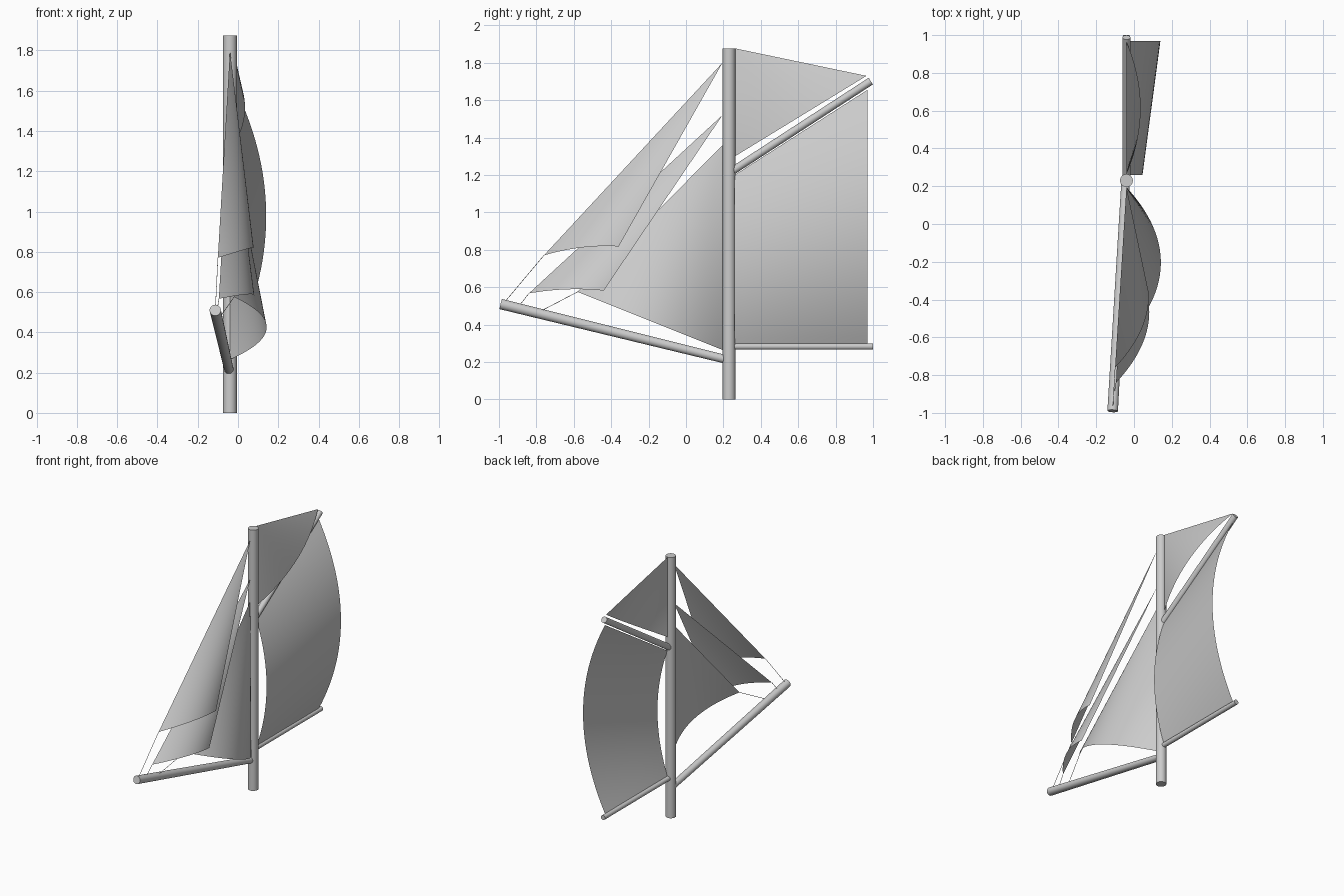
import bpy
from mathutils import Vector

if "Cube" in bpy.data.objects:
    bpy.data.objects.remove(bpy.data.objects["Cube"])

MX, MY = -0.04, 0.23  # mast axis


def smooth(obj):
    bpy.ops.object.select_all(action='DESELECT')
    obj.select_set(True)
    bpy.context.view_layer.objects.active = obj
    bpy.ops.object.shade_smooth_by_angle()


def spar(name, a, b, r1, r2=None, sides=32):
    a, b = Vector(a), Vector(b)
    d = b - a
    bpy.ops.mesh.primitive_cone_add(vertices=sides, radius1=r1, radius2=r1 if r2 is None else r2,
                                    depth=d.length, location=(a + b) / 2,
                                    rotation=d.to_track_quat('Z', 'Y').to_euler())
    obj = bpy.context.object
    obj.name = name
    smooth(obj)


def bulged_edge(a, b, depth, n):
    # parabolic edge from a to b, pushed sideways by a depth vector
    a, b, depth = Vector(a), Vector(b), Vector(depth)
    return [a.lerp(b, i / n) + depth * (4 * (i / n) * (1 - i / n)) for i in range(n + 1)]


def sheet(name, rows):
    n = len(rows[0])
    verts = [p for row in rows for p in row]
    faces = [(j * n + i, j * n + i + 1, (j + 1) * n + i + 1, (j + 1) * n + i)
             for j in range(len(rows) - 1) for i in range(n - 1)]
    me = bpy.data.meshes.new(name)
    me.from_pydata(verts, [], faces)
    obj = bpy.data.objects.new(name, me)
    bpy.context.collection.objects.link(obj)
    smooth(obj)


def cone_sail(name, head, a, b, depth, n=32):
    # triangular sail: straight lines from the head to a bulging foot
    me = bpy.data.meshes.new(name)
    me.from_pydata([Vector(head)] + bulged_edge(a, b, depth, n), [],
                   [(0, i + 1, i + 2) for i in range(n)])
    obj = bpy.data.objects.new(name, me)
    bpy.context.collection.objects.link(obj)
    smooth(obj)


# mast and spars
spar("mast", (MX, MY, 0), (MX, MY, 1.875), 0.034)
spar("bowsprit", (MX - 0.005, 0.21, 0.215), (-0.113, -0.99, 0.51), 0.023, 0.028)
spar("boom", (MX, MY, 0.283), (MX, 1.0, 0.283), 0.017)
spar("gaff", (MX, MY, 1.21), (MX, 0.988, 1.702), 0.021)

# mainsail: belly between boom and gaff, deeper at the outer edge
N = 16
rows = []
for j in range(N + 1):
    t = j / N
    y = 0.26 + 0.71 * t
    rows.append(bulged_edge((-0.035, y, 0.298), (-0.035, y, 1.20 + 0.455 * t),
                            (0.08 + 0.095 * t, 0, 0), 32))
sheet("mainsail", rows)

# topsail above the gaff
cone_sail("topsail", (MX, 0.262, 1.877), (MX, 0.262, 1.30), (MX, 0.965, 1.73), (0.075, 0, 0))

# head sails
cone_sail("fore_staysail", (MX, 0.195, 1.36), (MX, 0.195, 0.265), (-0.02, -0.58, 0.575), (0.172, 0, 0))
cone_sail("inner_jib", (MX, 0.195, 1.52), (-0.095, -0.84, 0.567), (0.08, -0.44, 0.582), (0.05, 0, 0.014))
cone_sail("outer_jib", (MX, 0.195, 1.80), (-0.10, -0.76, 0.77), (0.077, -0.36, 0.818), (0.05, 0, 0.018))

# thin ropes down to the bowsprit
for name, a, b in (("outer_jib_rope", (-0.10, -0.76, 0.77), (-0.112, -0.97, 0.52)),
                   ("inner_jib_rope", (-0.095, -0.84, 0.567), (-0.106, -0.90, 0.49)),
                   ("staysail_rope", (-0.02, -0.58, 0.575), (-0.10, -0.80, 0.46))):
    spar(name, a, b, 0.0015, sides=6)
